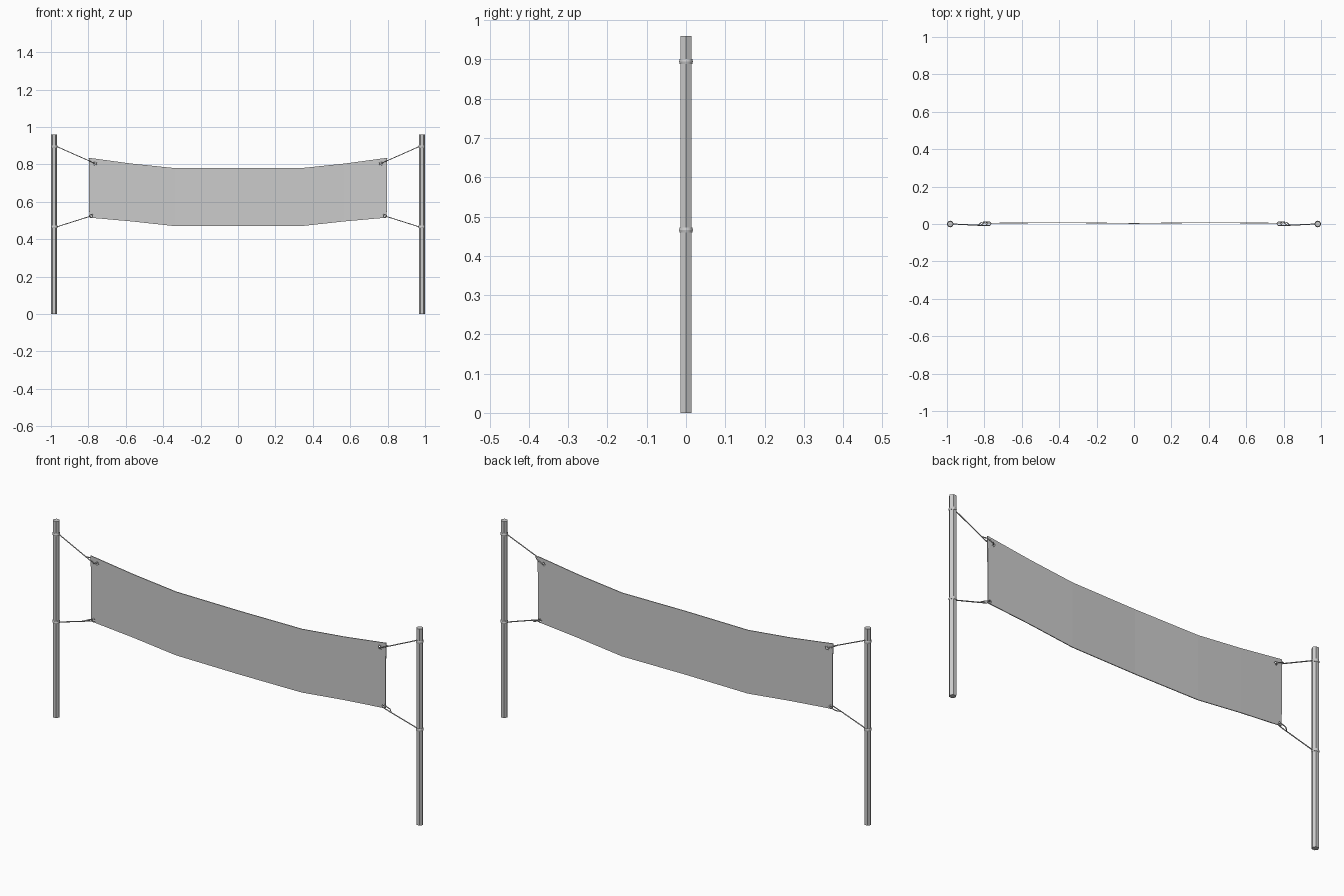
import bpy, math

if "Cube" in bpy.data.objects:
    bpy.data.objects.remove(bpy.data.objects["Cube"])

POLE_X, POLE_R, POLE_H = 0.9825, 0.016, 0.96


def mesh_object(name, verts, faces):
    me = bpy.data.meshes.new(name)
    me.from_pydata(verts, [], faces)
    me.update()
    ob = bpy.data.objects.new(name, me)
    bpy.context.collection.objects.link(ob)
    return ob


def rope(name, points, radius=0.0025):
    cu = bpy.data.curves.new(name, 'CURVE')
    cu.dimensions = '3D'
    cu.bevel_depth = radius
    cu.bevel_resolution = 1
    cu.use_fill_caps = True
    sp = cu.splines.new('POLY')
    sp.points.add(len(points) - 1)
    for p, co in zip(sp.points, points):
        p.co = (*co, 1)
    ob = bpy.data.objects.new(name, cu)
    bpy.context.collection.objects.link(ob)


def ring(name, loc, major, minor, rot=(0, 0, 0), zscale=1.0):
    bpy.ops.mesh.primitive_torus_add(
        major_radius=major, minor_radius=minor, major_segments=12,
        minor_segments=6, location=loc, rotation=rot)
    ob = bpy.context.object
    ob.name = name
    ob.scale.z = zscale
    bpy.ops.object.shade_smooth_by_angle(angle=math.radians(40))


# Sagging banner: half profile of x top, z top, x bottom, z bottom, y
half = [(0.0, 0.78, 0.0, 0.47, 0.003),
        (0.34, 0.78, 0.34, 0.47, 0.007),
        (0.57, 0.804, 0.57, 0.495, 0.006),
        (0.798, 0.835, 0.795, 0.515, 0.004)]
columns = [(-a, b, -c, d, y) for a, b, c, d, y in half[:0:-1]] + half
verts = []
for xt, zt, xb, zb, y in columns:
    verts += [(xb, y, zb), (xt, y, zt)]
faces = [(2 * i, 2 * i + 2, 2 * i + 3, 2 * i + 1) for i in range(len(columns) - 1)]
banner = mesh_object("banner_cloth", verts, faces)
sol = banner.modifiers.new("thickness", 'SOLIDIFY')
sol.thickness = 0.004
sol.offset = 0

# Per rope: name, eyelet x, eyelet z, height on pole
ties = [("upper", 0.765, 0.805, 0.895), ("lower", 0.785, 0.524, 0.466)]

for side, s in (("left", -1), ("right", 1)):
    # Six-sided pole
    bpy.ops.mesh.primitive_cylinder_add(
        vertices=6, radius=POLE_R, depth=POLE_H,
        location=(s * POLE_X, 0, POLE_H / 2), rotation=(0, 0, math.pi / 2))
    bpy.context.object.name = f"{side}_pole"

    for level, ex, ez, pz in ties:
        # Hole in the cloth
        bpy.ops.mesh.primitive_cylinder_add(
            vertices=12, radius=0.008, depth=0.06,
            location=(s * ex, 0, ez), rotation=(math.pi / 2, 0, 0))
        cutter = bpy.context.object
        cutter.name = f"{side}_{level}_hole_cutter"
        cutter.hide_render = True
        cutter.hide_set(True)
        cut = banner.modifiers.new("hole", 'BOOLEAN')
        cut.operation = 'DIFFERENCE'
        cut.object = cutter

        # Metal eyelet and rope wrap on the pole
        ring(f"{side}_{level}_eyelet", (s * ex, 0.004, ez), 0.009, 0.003,
             (math.pi / 2, 0, 0))
        ring(f"{side}_{level}_pole_wrap", (s * POLE_X, 0, pz), 0.0145, 0.003,
             zscale=2.5)

        # Rope from pole, through the eyelet and back around the cloth edge
        def along(t, y):
            x = ex + (POLE_X - 0.014 - ex) * t
            return (s * x, y, ez + (pz - ez) * t)
        rope(f"{side}_{level}_rope",
             [along(1, 0), along(0.17, -0.008), along(0.03, -0.008),
              along(-0.01, 0.004), along(0.04, 0.011), along(0.17, 0.009),
              along(0.26, -0.006)])
